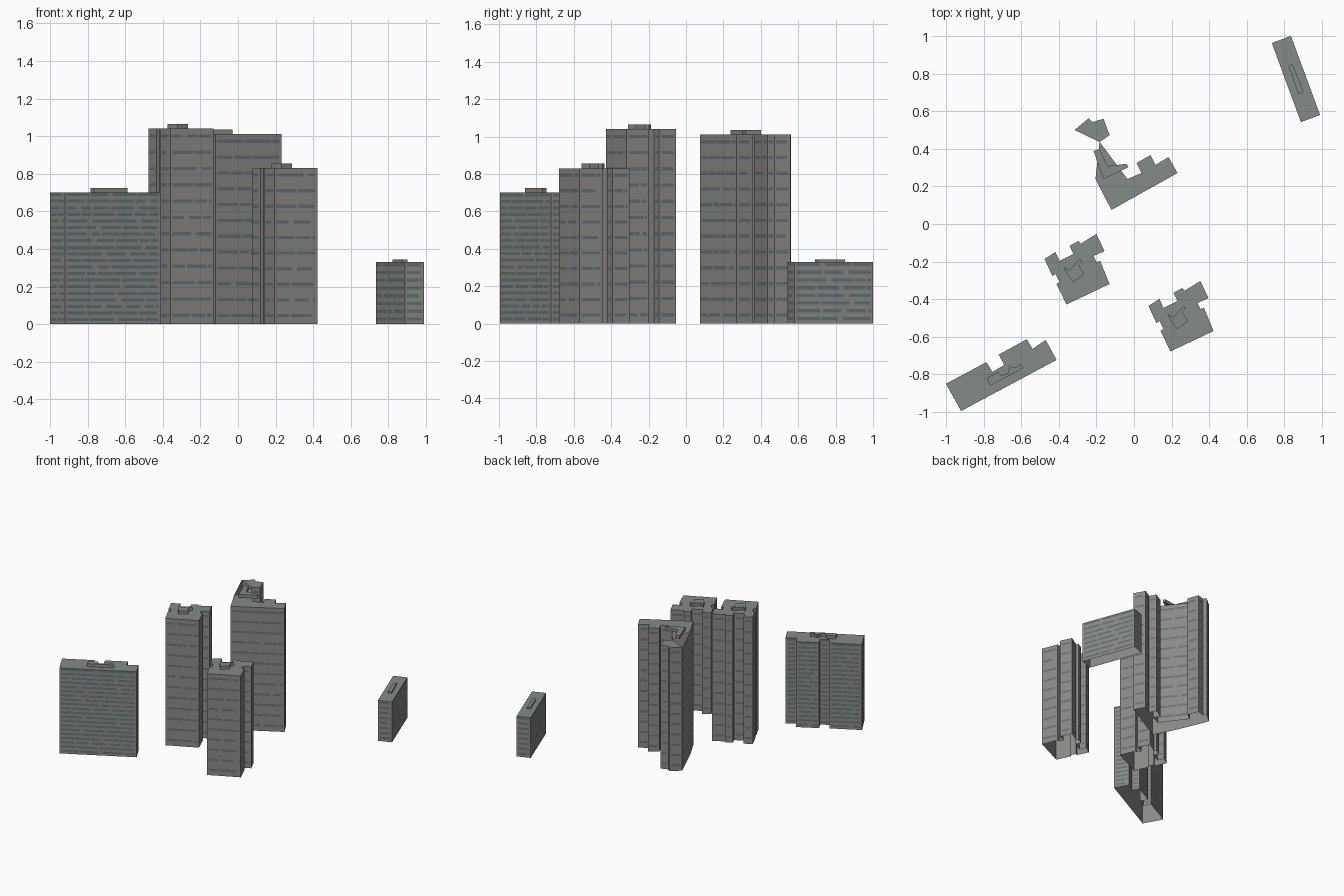
import bpy, bmesh, random
from mathutils import Vector

if "Cube" in bpy.data.objects:
    bpy.data.objects.remove(bpy.data.objects["Cube"])

random.seed(4)


def material(name, rgb):
    m = bpy.data.materials.new(name)
    m.diffuse_color = (*rgb, 1)
    m.use_nodes = True
    m.node_tree.nodes["Principled BSDF"].inputs["Base Color"].default_value = m.diffuse_color
    return m


WALL = material("concrete", (0.26, 0.255, 0.24))
ROOF = material("roof_felt", (0.23, 0.26, 0.25))
GLASS = material("window_glass", (0.12, 0.17, 0.18))


def finish(bm, name, mats):
    me = bpy.data.meshes.new(name)
    bm.to_mesh(me)
    bm.free()
    for m in mats:
        me.materials.append(m)
    ob = bpy.data.objects.new(name, me)
    bpy.context.collection.objects.link(ob)


def ccw(pts):
    area = sum(a[0] * b[1] - b[0] * a[1] for a, b in zip(pts, pts[1:] + pts[:1]))
    return pts if area > 0 else pts[::-1]


def shell(name, pts, z0, z1, roofs=None):
    """Vertical walls with a roof and open underside."""
    pts = ccw(pts)
    bm = bmesh.new()
    low = [bm.verts.new((x, y, z0)) for x, y in pts]
    top = [bm.verts.new((x, y, z1)) for x, y in pts]
    n = len(pts)
    for i in range(n):
        j = (i + 1) % n
        bm.faces.new((low[i], low[j], top[j], top[i]))
    for idx in roofs or [range(n)]:
        bm.faces.new([top[i] for i in idx]).material_index = 1
    finish(bm, name, [WALL, ROOF])


def windows(name, pts, height, rows, thick):
    """Broken ribbons of glass on every wide wall."""
    pts = ccw(pts)
    bm = bmesh.new()
    step = height / rows
    for a, b in zip(pts, pts[1:] + pts[:1]):
        a, b = Vector(a), Vector(b)
        d = b - a
        length = d.length
        if length < 0.05:
            continue
        d.normalize()
        a = a + Vector((d.y, -d.x)) * 0.0012
        for r in range(rows):
            z = step * (r + 0.45)
            s = 0.012
            while s < length - 0.02:
                e = min(s + random.uniform(0.05, 0.16), length - 0.012)
                p, q = a + d * s, a + d * e
                bm.faces.new([bm.verts.new(c) for c in (
                    (p.x, p.y, z), (q.x, q.y, z),
                    (q.x, q.y, z + thick), (p.x, p.y, z + thick))])
                s = e + random.choice((0.008, 0.012, 0.03))
    finish(bm, name, [GLASS])


def building(name, pts, height, rows, thick, hut, hut_top, roofs=None):
    shell(name + "_walls", pts, 0, height, roofs)
    windows(name + "_windows", pts, height, rows, thick)
    shell(name + "_roof_hut", hut, height, hut_top)


# Stepped tower footprint, used twice
tower = [(-.476, -.186), (-.418, -.149), (-.396, -.197), (-.322, -.16),
         (-.343, -.117), (-.295, -.09), (-.285, -.106), (-.2, -.053),
         (-.157, -.144), (-.215, -.17), (-.2, -.202), (-.18, -.197),
         (-.13, -.319), (-.359, -.428), (-.412, -.319), (-.396, -.309),
         (-.418, -.266), (-.434, -.277)]
tower_hut = [(-.375, -.229), (-.343, -.245), (-.29, -.187), (-.274, -.197),
             (-.295, -.218), (-.265, -.266), (-.322, -.31), (-.354, -.271)]
for name, dx, dy, h, rows in (("tall_tower", 0, 0, 1.04, 12),
                              ("mid_tower", .553, -.25, .83, 10)):
    building(name, [(x + dx, y + dy) for x, y in tower], h, rows, .017,
             [(x + dx, y + dy) for x, y in tower_hut], h + .025)

# Angled tower with two wings; its roof is open between the wings
wings = [(-.12, .075), (.231, .271), (.184, .356), (.114, .314), (.088, .367),
         (.013, .324), (.04, .271), (-.035, .239), (-.183, .436), (-.13, .473),
         (-.162, .56), (-.22, .542), (-.242, .562), (-.316, .5), (-.205, .239)]
wings_hut = [(-.215, .388), (-.184, .4), (-.141, .308), (-.04, .32),
             (-.029, .303), (-.162, .239)]
building("wing_tower", wings, 1.01, 12, .017, wings_hut, 1.035,
         [[0, 1, 2, 3, 4, 5, 6, 7, 8, 14], [8, 9, 10, 11, 12, 13]])

# Wide slab with notched back
slab = [(-1, -.85), (-.785, -.735), (-.753, -.787), (-.69, -.75), (-.72, -.695),
        (-.57, -.613), (-.54, -.665), (-.47, -.617), (-.412, -.723), (-.92, -.995)]
slab_hut = [(-.785, -.819), (-.72, -.787), (-.705, -.808), (-.67, -.792),
            (-.66, -.755), (-.63, -.765), (-.605, -.745), (-.588, -.766), (-.765, -.86)]
building("wide_slab", slab, .7, 20, .016, slab_hut, .725)

# Small low slab
low = [(.733, .963), (.835, 1), (.99, .58), (.888, .542)]
low_hut = [(.822, .84), (.843, .851), (.902, .702), (.875, .691)]
building("low_slab", low, .33, 8, .017, low_hut, .343)
